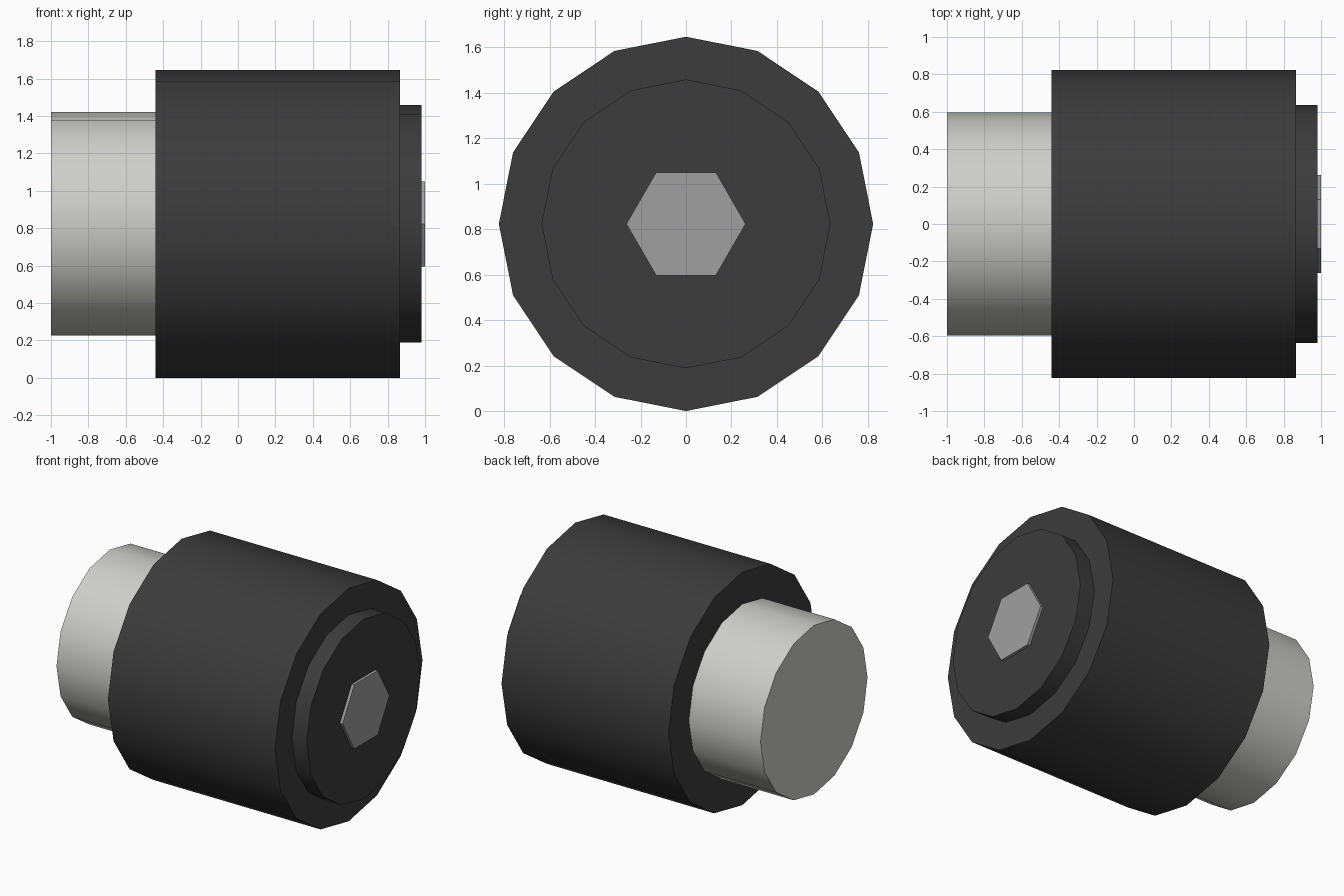
import bpy, bmesh, math
from mathutils import Matrix

if "Cube" in bpy.data.objects:
    bpy.data.objects.remove(bpy.data.objects["Cube"])

CZ = 0.823  # height of the common axis


def material(name, rgb):
    m = bpy.data.materials.new(name)
    m.diffuse_color = (*rgb, 1.0)
    m.use_nodes = True
    m.node_tree.nodes["Principled BSDF"].inputs["Base Color"].default_value = m.diffuse_color
    return m


black = material("dark rubber", (0.045, 0.045, 0.045))
silver = material("light metal", (0.62, 0.62, 0.59))
grey = material("grey metal", (0.35, 0.35, 0.35))


def cylinder(name, x0, x1, radius, sides, mat, turn=0.0, smooth=True):
    """Closed prism along x; a corner points straight up when turn is 0."""
    bm = bmesh.new()
    rings = []
    for x in (x0, x1):
        ring = []
        for i in range(sides):
            a = turn + math.tau * i / sides
            ring.append(bm.verts.new((x, radius * math.sin(a), radius * math.cos(a))))
        rings.append(ring)
    for ring in rings:
        bm.faces.new(ring)
    for i in range(sides):
        j = (i + 1) % sides
        bm.faces.new((rings[0][i], rings[0][j], rings[1][j], rings[1][i]))
    bmesh.ops.recalc_face_normals(bm, faces=bm.faces)
    bmesh.ops.transform(bm, matrix=Matrix.Translation((0, 0, CZ)), verts=bm.verts)
    me = bpy.data.meshes.new(name)
    bm.to_mesh(me)
    bm.free()
    me.materials.append(mat)
    ob = bpy.data.objects.new(name, me)
    bpy.context.collection.objects.link(ob)
    if smooth:
        bpy.ops.object.select_all(action='DESELECT')
        ob.select_set(True)
        bpy.context.view_layer.objects.active = ob
        bpy.ops.object.shade_smooth_by_angle(angle=math.radians(30))
    return ob


# Plain shaft end, main drum, raised end cap and hexagonal bolt head
cylinder("shaft", -1.0, -0.44, 0.597, 16, silver)
cylinder("drum", -0.44, 0.865, 0.823, 16, black)
cylinder("end_cap", 0.865, 0.98, 0.635, 16, black)
cylinder("hex_bolt", 0.98, 1.0, 0.262, 6, grey, turn=math.pi / 6, smooth=False)
